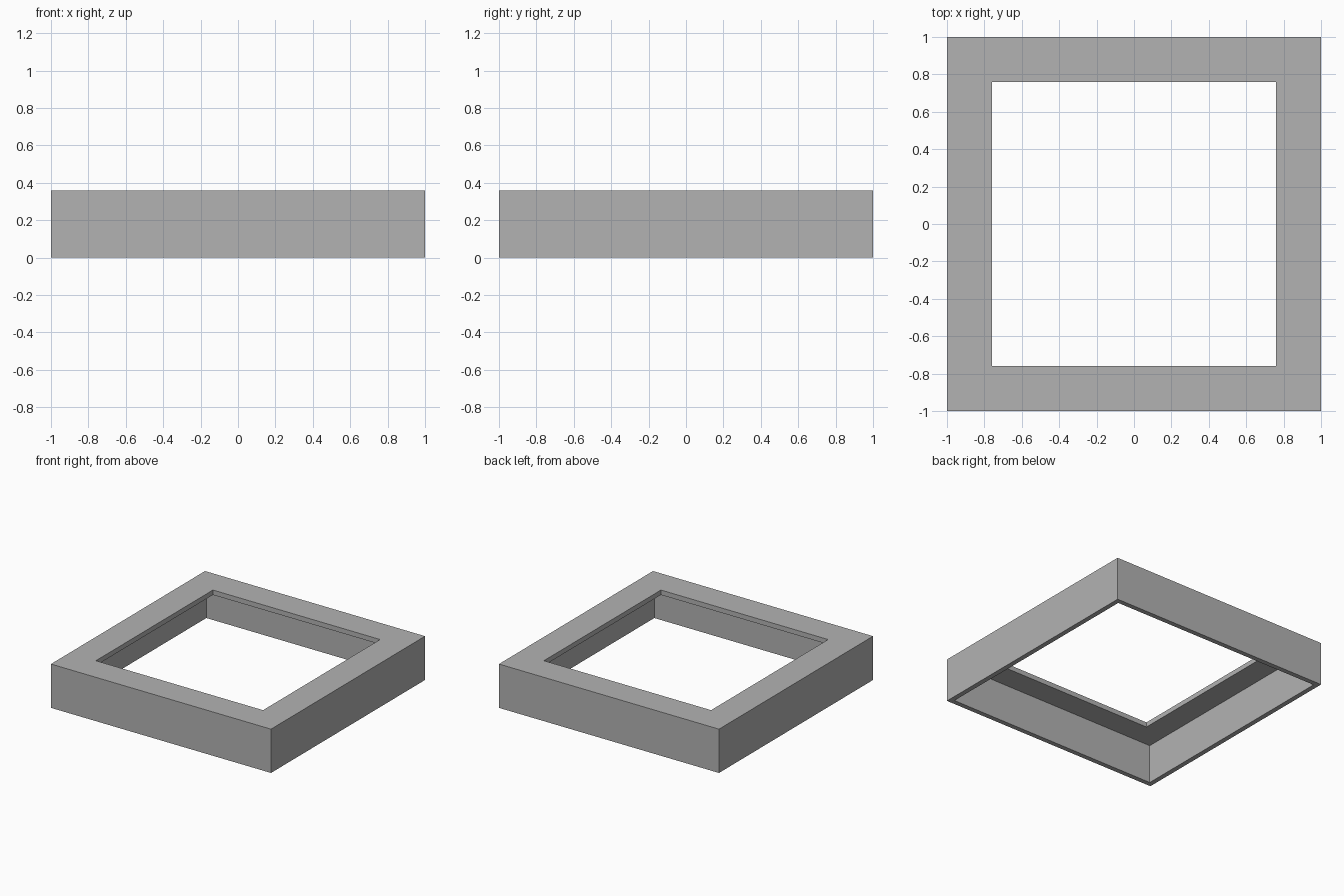
import bpy
import bmesh

if "Cube" in bpy.data.objects:
    bpy.data.objects.remove(bpy.data.objects["Cube"], do_unlink=True)

HEIGHT = 0.36
WALL = 0.04       # thickness of the skirt and the top lip
OPENING = 0.76    # half width of the square opening

# Single grey material
grey = bpy.data.materials.new("mid_grey")
grey.use_nodes = True
colour = (0.45, 0.45, 0.45, 1)
grey.diffuse_color = colour
grey.node_tree.nodes["Principled BSDF"].inputs["Base Color"].default_value = colour

# L-shaped cross-section: half width and height, running round the section
section = [
    (1, 0),
    (1, HEIGHT),
    (OPENING, HEIGHT),
    (OPENING, HEIGHT - WALL),
    (1 - WALL, HEIGHT - WALL),
    (1 - WALL, 0),
]
corners = [(-1, -1), (1, -1), (1, 1), (-1, 1)]

# Square frame: sweep the section round the four mitred corners
bm = bmesh.new()
rings = [[bm.verts.new((cx * r, cy * r, z)) for cx, cy in corners] for r, z in section]
for i, ring in enumerate(rings):
    following = rings[(i + 1) % len(rings)]
    for j in range(4):
        k = (j + 1) % 4
        bm.faces.new((ring[j], ring[k], following[k], following[j]))
bmesh.ops.recalc_face_normals(bm, faces=bm.faces)

mesh = bpy.data.meshes.new("square_frame")
bm.to_mesh(mesh)
bm.free()
mesh.materials.append(grey)
frame = bpy.data.objects.new("square_frame", mesh)
bpy.context.collection.objects.link(frame)
